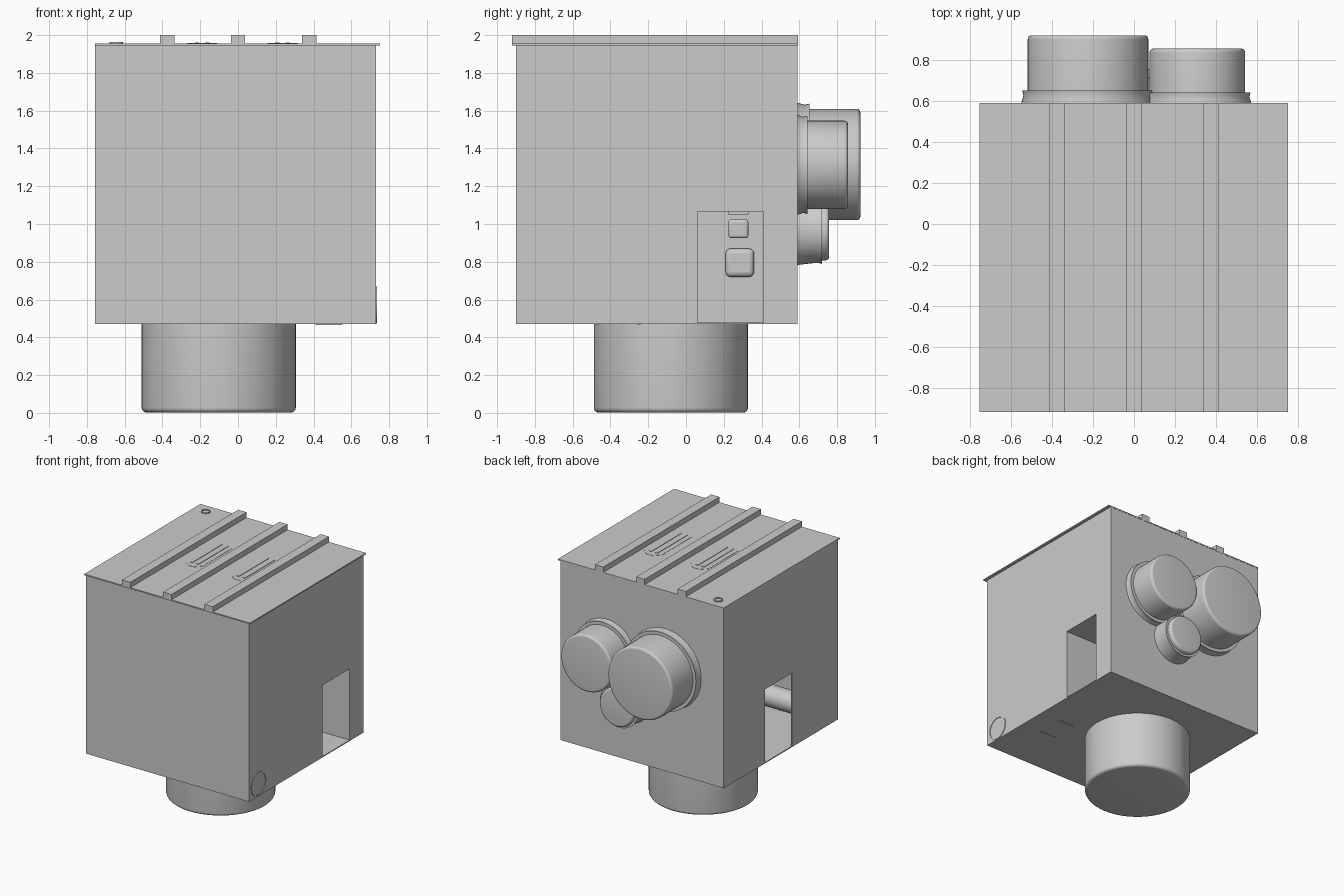
import bpy, bmesh, math
from mathutils import Matrix, Vector

if "Cube" in bpy.data.objects:
    bpy.data.objects.remove(bpy.data.objects["Cube"])


def finish(name, bm, smooth=False, bevel=0.0):
    bmesh.ops.recalc_face_normals(bm, faces=bm.faces)
    me = bpy.data.meshes.new(name)
    bm.to_mesh(me)
    bm.free()
    ob = bpy.data.objects.new(name, me)
    bpy.context.collection.objects.link(ob)
    if bevel:
        m = ob.modifiers.new("bevel", 'BEVEL')
        m.width, m.segments, m.limit_method = bevel, 3, 'ANGLE'
    if smooth:
        bpy.ops.object.select_all(action='DESELECT')
        ob.select_set(True)
        bpy.context.view_layer.objects.active = ob
        bpy.ops.object.shade_smooth_by_angle(angle=math.radians(35))
    return ob


def box(name, x0, x1, y0, y1, z0, z1, bevel=0.0):
    bm = bmesh.new()
    size = Matrix.Diagonal((x1 - x0, y1 - y0, z1 - z0, 1))
    mid = Matrix.Translation(((x0 + x1) / 2, (y0 + y1) / 2, (z0 + z1) / 2))
    bmesh.ops.create_cube(bm, size=1, matrix=mid @ size)
    return finish(name, bm, bool(bevel), bevel)


def prism(name, pts, step):
    """Extrude a flat outline of 3D points along a vector."""
    bm = bmesh.new()
    f = bm.faces.new([bm.verts.new(p) for p in pts])
    r = bmesh.ops.extrude_face_region(bm, geom=[f])
    bmesh.ops.translate(bm, vec=step, verts=[v for v in r['geom'] if isinstance(v, bmesh.types.BMVert)])
    return finish(name, bm)


def lathe(name, origin, axis, profile, n=64, closed=False):
    """Spin (radius, height) points around an axis through origin."""
    bm = bmesh.new()
    rot = Vector((0, 0, 1)).rotation_difference(Vector(axis)).to_matrix()
    rings = []
    for r, h in profile:
        rings.append([bm.verts.new(rot @ Vector((r * math.cos(2 * math.pi * i / n),
                      r * math.sin(2 * math.pi * i / n), h)) + Vector(origin)) for i in range(n)])
    pairs = list(zip(rings, rings[1:])) + ([(rings[-1], rings[0])] if closed else [])
    for a, b in pairs:
        for i in range(n):
            bm.faces.new((a[i], a[(i + 1) % n], b[(i + 1) % n], b[i]))
    if not closed:
        bm.faces.new(rings[0])
        bm.faces.new(rings[-1])
    return finish(name, bm, True)


def drum(name, origin, axis, r, h, e=0.02):
    """Cylinder with a rounded far edge."""
    arc = [(r - e + e * math.cos(a), h - e + e * math.sin(a)) for a in
           [math.pi / 2 * k / 5 for k in range(6)]]
    return lathe(name, origin, axis, [(r, 0)] + arc)


X0, X1, Y0, Y1, Z0, Z1 = -0.757, 0.73, -0.90, 0.59, 0.47, 1.95
T = 0.008

# Hollow housing panels
box("front_panel", X0, X1, Y0, Y0 + T, Z0, Z1)
box("back_panel", X0, X1, Y1 - T, Y1, Z0, Z1)
box("floor_panel", X0, X1, Y0, Y1, Z0, Z0 + T)


# Side panels, each with a doorway cut up from the bottom edge
def side(name, x, ya, yb, top):
    pts = [(Y0, Z0), (ya, Z0), (ya, top), (yb, top), (yb, Z0), (Y1, Z0), (Y1, Z1), (Y0, Z1)]
    prism(name, [(x, y, z) for y, z in pts], (T, 0, 0))


side("right_panel", X1 - T, 0.06, 0.41, 1.065)
side("left_panel", X0, -0.30, 0.055, 1.08)

# Alcove behind the right doorway
XA = 0.36
box("alcove_back", XA - T, XA, 0.06, 0.41, Z0, 1.065)
box("alcove_front_wall", XA, X1 - T, 0.06 - T, 0.06, Z0, 1.065)
box("alcove_rear_wall", XA, X1 - T, 0.41, 0.41 + T, Z0, 1.065)
box("alcove_ceiling", XA, X1 - T, 0.06 - T, 0.41 + T, 1.065, 1.065 + T)
box("small_button", XA, XA + 0.05, 0.225, 0.33, 0.925, 1.025, 0.015)
box("large_button", XA, XA + 0.05, 0.21, 0.36, 0.72, 0.87, 0.025)
box("upper_tab", XA, XA + 0.04, 0.225, 0.33, 1.05, 1.065)

# Axle tube inside and its ring on the right face
lathe("axle_tube", (X0 + T, -0.775, 0.57), (1, 0, 0), [(0.085, 0), (0.085, X1 - X0 - 2 * T)])
lathe("side_ring", (X1, -0.775, 0.57), (1, 0, 0),
      [(0.088, -0.002), (0.098, -0.002), (0.098, 0.005), (0.088, 0.005)], 48, True)

# Lid with ribs, vents and a small round plug
box("lid", -0.757, 0.753, -0.92, 0.592, 1.946, 1.956)
for i, x in enumerate((-0.375, 0, 0.377)):
    box(f"lid_rib_{i}", x - 0.038, x + 0.038, -0.92, 0.592, 1.955, 2.0)
for i, x in enumerate((-0.19, 0.235)):
    w, a, b, c = 0.08, -0.35, 0.14, 0.05
    o = [(x - w, a + c), (x - w + c, a), (x + w - c, a), (x + w, a + c),
         (x + w, b - c), (x + w - c, b), (x - w + c, b), (x - w, b - c)]
    prism(f"vent_plate_{i}", [(p, q, 1.955) for p, q in o], (0, 0, 0.003))
    for k, dx in enumerate((-0.0275, 0.0275)):
        box(f"vent_slat_{i}_{k}", x + dx - 0.011, x + dx + 0.011, -0.30, 0.09, 1.956, 1.962)
lathe("lid_plug", (-0.645, 0.50, 1.955), (0, 0, 1),
      [(0.028, 0), (0.036, 0), (0.036, 0.008), (0.028, 0.008)], 32, True)

# Bottom drum
drum("base_drum", (-0.102, -0.08, 0.50), (0, 0, -1), 0.408, 0.498, 0.025)
for i, y in enumerate((-0.47, -0.25)):
    box(f"floor_slot_{i}", 0.41, 0.55, y - 0.008, y + 0.008, 0.466, 0.472)

# Back drums: x, z, radius, end y, flange radius, flange end y
for name, x, z, r, y, fr, fy in (("large", -0.225, 1.315, 0.295, 0.923, 0.328, 0.653),
                                 ("medium", 0.31, 1.313, 0.234, 0.858, 0.266, 0.643),
                                 ("small", 0.105, 0.965, 0.158, 0.758, 0.182, 0.72)):
    drum(f"{name}_back_drum", (x, Y1 - 0.004, z), (0, 1, 0), r, y - Y1 + 0.004, 0.02)
    lathe(f"{name}_flange", (x, Y1 - 0.004, z), (0, 1, 0),
          [(r - 0.005, 0), (fr, 0), (fr - 0.012, fy - Y1 - 0.02), (fr - 0.006, fy - Y1 + 0.004),
           (r - 0.005, fy - Y1 + 0.004)], 64, True)
